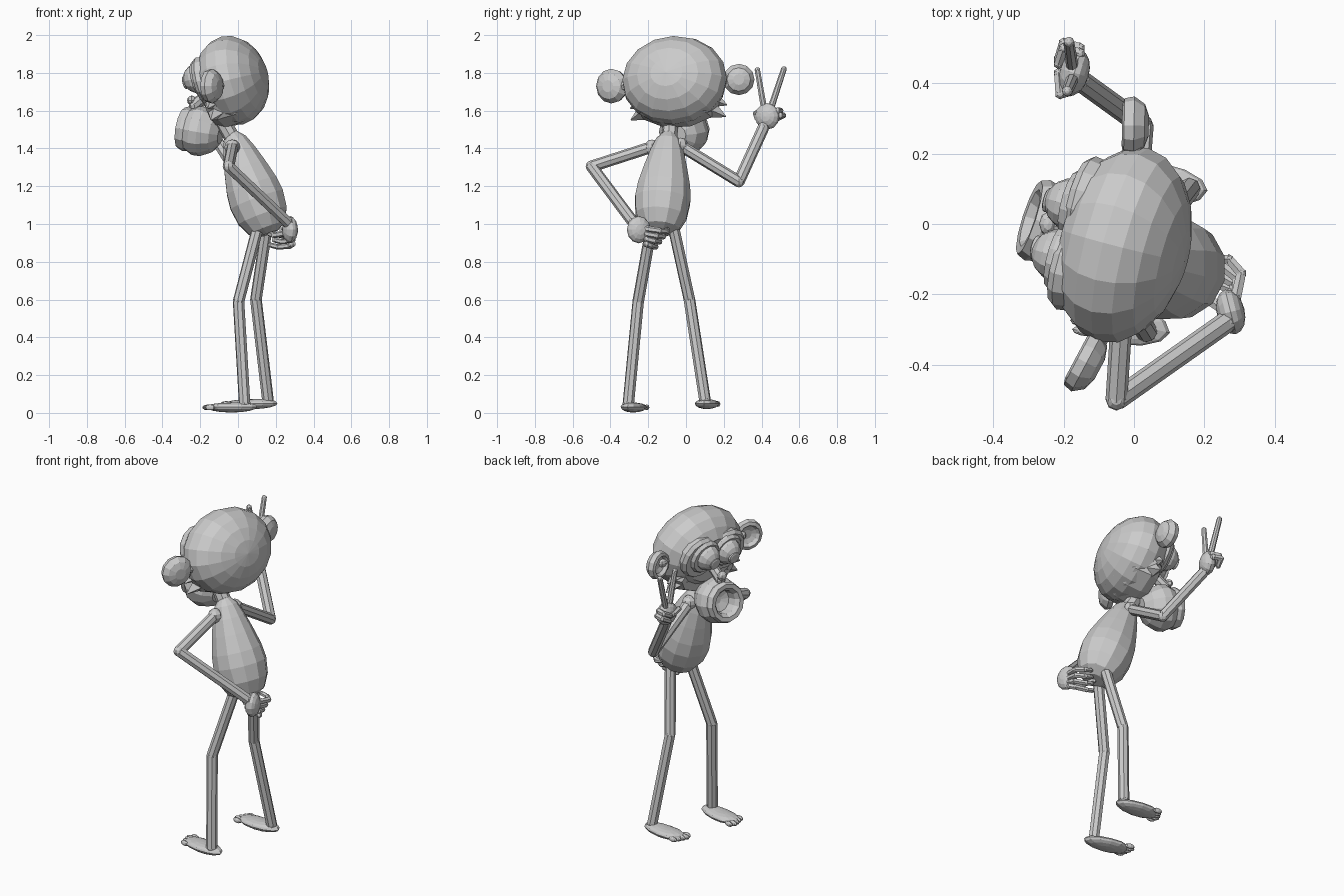
import bpy, bmesh, math
from mathutils import Vector as V, Matrix as M

if "Cube" in bpy.data.objects:
    bpy.data.objects.remove(bpy.data.objects["Cube"])


def finish(name, bm):
    bmesh.ops.recalc_face_normals(bm, faces=bm.faces)
    me = bpy.data.meshes.new(name)
    bm.to_mesh(me)
    bm.free()
    ob = bpy.data.objects.new(name, me)
    bpy.context.collection.objects.link(ob)
    return ob


def aim(p, d):
    """Matrix at p with local z along d and local y as near to up as possible."""
    return M.Translation(V(p)) @ V(d).to_track_quat('Z', 'Y').to_matrix().to_4x4()


def ball(bm, mat, size, seg=12, rings=8):
    s = M.Diagonal((*size, 1))
    return bmesh.ops.create_uvsphere(bm, u_segments=seg, v_segments=rings, radius=1, matrix=mat @ s)['verts']


def limb(bm, pts, r, r2=None, seg=8):
    """Rounded tube through the points."""
    pts = [V(p) for p in pts]
    r2 = r2 or r
    n = len(pts) - 1
    rad = [r + (r2 - r) * i / n for i in range(n + 1)]
    for i in range(n):
        d = pts[i + 1] - pts[i]
        bmesh.ops.create_cone(bm, cap_ends=True, segments=seg, radius1=rad[i], radius2=rad[i + 1],
                              depth=d.length, matrix=aim((pts[i] + pts[i + 1]) / 2, d))
    for p, q in zip(pts, rad):
        ball(bm, M.Translation(p), (q, q, q), seg, 6)


def lathe(bm, mat, profile, seg=12, sx=1.0, sy=1.0):
    """Revolve (radius, height) pairs round local z."""
    rows = []
    for r, h in profile:
        rows.append([bm.verts.new(mat @ V((sx * r * math.cos(2 * math.pi * k / seg),
                                           sy * r * math.sin(2 * math.pi * k / seg), h)))
                     for k in range(seg)])
    for a, b in zip(rows, rows[1:]):
        for k in range(seg):
            j = (k + 1) % seg
            bm.faces.new((a[k], a[j], b[j], b[k]))
    bm.faces.new(rows[0])
    bm.faces.new(rows[-1])


# Body: leaning egg, and the neck
bm = bmesh.new()
base, top = V((0.165, -0.14, 0.95)), V((-0.035, -0.09, 1.49))
lathe(bm, aim(base, top - base),
      [(0.05, 0), (0.105, 0.03), (0.14, 0.1), (0.152, 0.19), (0.143, 0.27),
       (0.118, 0.37), (0.092, 0.46), (0.065, 0.53), (0.03, 0.57)])
finish("body", bm)
bm = bmesh.new()
limb(bm, [(-0.01, -0.09, 1.42), (-0.09, -0.08, 1.56)], 0.042)
finish("neck", bm)

# Head frame: z forward (turned and pitched down), y up, x sideways
yaw, pitch = math.radians(15), math.radians(14)
fwd = V((-math.cos(yaw) * math.cos(pitch), math.sin(yaw) * math.cos(pitch), -math.sin(pitch)))
H = aim((-0.03, -0.06, 1.76), fwd) @ M.Rotation(math.radians(-2), 4, 'Z')


def at(s, u, f):
    return H @ M.Translation((s, u, f))


# Skull with a flattened face and jaw
bm = bmesh.new()
for v in ball(bm, H, (0.285, 0.24, 0.185), 16, 10):
    p = H.inverted() @ v.co
    p.z = min(p.z, 0.15)
    v.co = H @ p
    v.co.z = max(v.co.z, 1.51)
finish("head", bm)

# Jaw and cheek tufts
bm = bmesh.new()
lathe(bm, at(0, -0.11, -0.02), [(0.15, -0.07), (0.2, 0), (0.21, 0.1), (0.17, 0.15)], 10, 1.1, 0.62)
for s in (-1, 1):
    for u, out, drop in ((-0.09, 0.13, -0.05), (-0.15, 0.11, -0.05)):
        d = H.to_3x3() @ V((s * out, drop, 0.03))
        p = H @ V((s * 0.19, u, 0.08))
        bmesh.ops.create_cone(bm, cap_ends=True, segments=4, radius1=0.065, radius2=0.003,
                              depth=0.12, matrix=aim(p + d * 0.15, d))
finish("cheeks", bm)

# Brow mask: overlapping discs behind the eyes
bm = bmesh.new()
for s in (-1, 1):
    lathe(bm, at(s * 0.095, 0.035, 0.1), [(0.125, 0), (0.13, 0.035), (0.115, 0.055)], 14)
    lathe(bm, at(s * 0.08, 0.05, 0.1), [(0.1, 0), (0.1, 0.06), (0.09, 0.075)], 14)
finish("face_mask", bm)

# Eyes with raised pupils
bm = bmesh.new()
for s in (-1, 1):
    ball(bm, at(s * 0.075, 0.055, 0.165), (0.075, 0.078, 0.075), 12, 8)
    lathe(bm, at(s * 0.07, 0.05, 0.225), [(0.035, 0), (0.035, 0.014), (0.027, 0.018)], 12)
finish("eyes", bm)

# Ears: dished discs
bm = bmesh.new()
ears = [((-0.135, -0.395, 1.73), (-0.88, 0.47, 0), 0.092),
        ((0.0, 0.28, 1.765), (-1, 0.02, 0), 0.083)]
for p, d, r in ears:
    lathe(bm, aim(p, d), [(r * a, h) for a, h in
          ((0.35, -0.042), (0.75, -0.03), (1, 0), (0.93, 0.028), (0.72, 0.034), (0.58, 0.015), (0.3, 0.005))], 12)
for p, q in (((-0.12, -0.36, 1.73), (-0.07, -0.26, 1.74)), ((0.0, 0.24, 1.765), (-0.01, 0.17, 1.77))):
    limb(bm, [p, q], 0.03)
finish("ears", bm)

# Muzzle with a round open mouth, and the nose
bm = bmesh.new()
lathe(bm, aim((-0.195, -0.015, 1.49), (-0.93, 0.3, 0.17)),
      [(0.05, -0.11), (0.1, -0.075), (0.13, -0.015), (0.132, 0.03), (0.115, 0.065), (0.12, 0.085),
       (0.11, 0.11), (0.085, 0.108), (0.068, 0.085), (0.065, 0.03), (0.02, 0.015)], 12)
finish("muzzle", bm)
bm = bmesh.new()
limb(bm, [(-0.17, -0.02, 1.68), (-0.23, -0.005, 1.63)], 0.03)
ball(bm, M.Translation((-0.245, 0.0, 1.655)), (0.025, 0.035, 0.025), 8, 6)
finish("nose", bm)

# Arms
bm = bmesh.new()
limb(bm, [(-0.03, -0.19, 1.405), (-0.05, -0.5, 1.305), (0.262, -0.28, 1.01)], 0.031)
ball(bm, M.Translation((-0.03, -0.18, 1.405)), (0.042,) * 3, 8, 6)
finish("left_arm", bm)
bm = bmesh.new()
limb(bm, [(0.0, -0.03, 1.415), (0.025, 0.28, 1.225), (-0.155, 0.41, 1.51)], 0.031)
ball(bm, M.Translation((0.0, -0.03, 1.415)), (0.042,) * 3, 8, 6)
finish("right_arm", bm)

# Left hand resting on the lower back
bm = bmesh.new()
ball(bm, aim((0.275, -0.25, 0.97), (1, 0.25, 0)), (0.065, 0.072, 0.04))
for i in range(4):
    z = 0.975 - 0.027 * i
    limb(bm, [(0.29, -0.21, z), (0.305 - 0.01 * i, -0.14 - 0.015 * i, z - 0.01),
              (0.27 - 0.02 * i, -0.1 - 0.02 * i, z - 0.015), (0.23 - 0.02 * i, -0.1 - 0.02 * i, z - 0.005)], 0.017, 0.013, 6)
limb(bm, [(0.25, -0.24, 0.95), (0.19, -0.2, 0.94), (0.165, -0.15, 0.95)], 0.017, 0.014, 6)
finish("left_hand", bm)

# Right hand raised with two fingers spread
bm = bmesh.new()
ball(bm, aim((-0.17, 0.43, 1.57), (-1, 0.3, 0)), (0.068, 0.07, 0.042))
limb(bm, [(-0.175, 0.415, 1.6), (-0.19, 0.378, 1.815)], 0.018, 0.015)
limb(bm, [(-0.175, 0.445, 1.6), (-0.185, 0.518, 1.82)], 0.018, 0.015)
for y, z in ((0.485, 1.6), (0.5, 1.575)):
    limb(bm, [(-0.155, y, z), (-0.2, y + 0.015, z + 0.0), (-0.215, y - 0.03, z - 0.025)], 0.017, 0.014, 6)
limb(bm, [(-0.18, 0.38, 1.56), (-0.21, 0.37, 1.585), (-0.215, 0.43, 1.575)], 0.017, 0.014, 6)
finish("right_hand", bm)

# Legs and feet
legs = {"left": ([(0.11, -0.18, 1.0), (0.003, -0.253, 0.59), (0.035, -0.305, 0.05)], (-0.035, -0.28), 0.06, 0.032),
        "right": ([(0.155, -0.07, 1.0), (0.095, 0.018, 0.6), (0.158, 0.1, 0.07)], (0.07, 0.11), 0.03, 0.05)}
for side, (path, (cx, cy), turn, cz) in legs.items():
    bm = bmesh.new()
    limb(bm, path, 0.031)
    finish(side + "_leg", bm)

    # Foot: flattened tapered sole with toes along its front edge
    bm = bmesh.new()
    F = M.Translation((cx, cy, cz)) @ M.Rotation(-math.atan2(turn, 0.28), 4, 'Z')
    for v in ball(bm, M(), (0.14, 0.064, 0.03), 12, 8):
        x = v.co.x
        v.co.y *= 1 - 1.2 * x if x < 0 else 1 - 0.8 * x
        if v.co.z > 0:
            v.co.z *= 0.75 + 2.5 * max(x, 0)
        v.co = F @ v.co
    for i in range(5):
        y = -0.048 + 0.024 * i
        x = -0.135 + 0.45 * abs(y - (0.02 if side == "left" else -0.02))
        ball(bm, F @ M.Translation((x, y, -0.003)), (0.03, 0.013, 0.015), 8, 6)
    finish(side + "_foot", bm)
